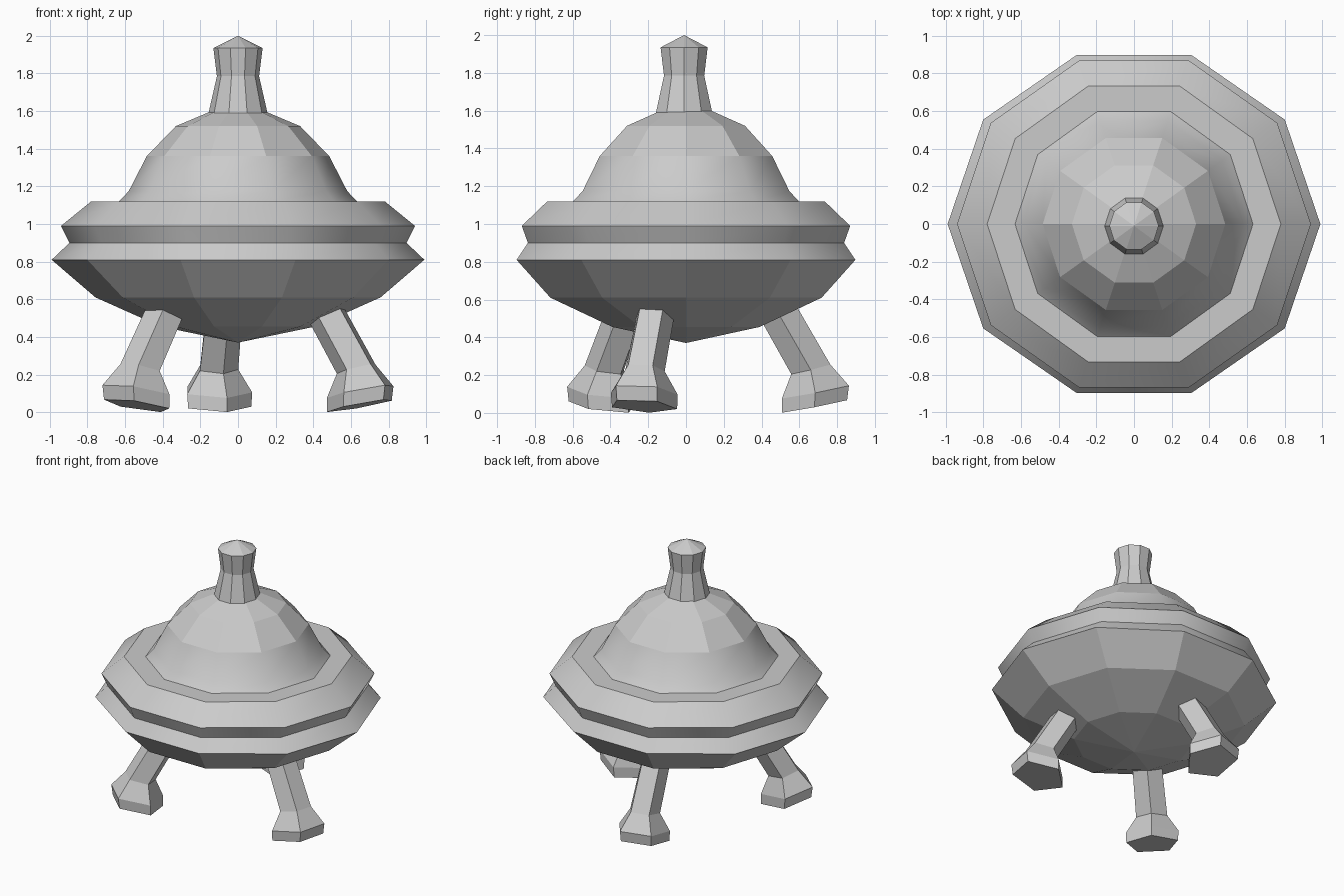
import bpy, bmesh, math
from mathutils import Vector, Matrix

if "Cube" in bpy.data.objects:
    bpy.data.objects.remove(bpy.data.objects["Cube"])


def loft(name, rings, cap_start=True, cap_end=True):
    """Skin a list of rings; a ring with one point is a tip."""
    bm = bmesh.new()
    loops = [[bm.verts.new(p) for p in ring] for ring in rings]
    for a, b in zip(loops, loops[1:]):
        n = max(len(a), len(b))
        for i in range(n):
            j = (i + 1) % n
            if len(a) == 1:
                bm.faces.new((a[0], b[j], b[i]))
            elif len(b) == 1:
                bm.faces.new((a[i], a[j], b[0]))
            else:
                bm.faces.new((a[i], a[j], b[j], b[i]))
    if cap_start and len(loops[0]) > 2:
        bm.faces.new(loops[0][::-1])
    if cap_end and len(loops[-1]) > 2:
        bm.faces.new(loops[-1])
    bmesh.ops.recalc_face_normals(bm, faces=bm.faces)
    mesh = bpy.data.meshes.new(name)
    bm.to_mesh(mesh)
    bm.free()
    obj = bpy.data.objects.new(name, mesh)
    bpy.context.collection.objects.link(obj)
    return obj


def oval(rx, ry, z, y=0.0, n=10):
    if rx == 0:
        return [(0, y, z)]
    return [(rx * math.cos(math.tau * i / n), y + ry * math.sin(math.tau * i / n), z)
            for i in range(n)]


def smooth(obj, angle):
    bpy.ops.object.select_all(action='DESELECT')
    obj.select_set(True)
    bpy.context.view_layer.objects.active = obj
    bpy.ops.object.shade_smooth_by_angle(angle=math.radians(angle))


# Faceted lower hull and domed body in one closed ten-sided shell
body = loft("saucer_body", [
    oval(0, 0, 0.37),
    oval(0.41, 0.41, 0.455),
    oval(0.757, 0.755, 0.61),
    oval(0.99, 0.943, 0.81),
    oval(0.895, 0.88, 0.90),
    oval(0.94, 0.914, 0.99),
    oval(0.78, 0.772, 1.12),
    oval(0.632, 0.628, 1.12),
    oval(0.58, 0.575, 1.175),
    oval(0.485, 0.48, 1.36),
    oval(0.33, 0.328, 1.52),
    oval(0.14, 0.14, 1.60),
])
smooth(body, 37)
for f in body.data.polygons:      # hull and upper dome stay faceted
    f.use_smooth = 0.81 < f.center.z < 1.3

# Waisted turret with a pointed cap
loft("top_turret", [
    oval(0.157, 0.157, 1.588, -0.01),
    oval(0.112, 0.112, 1.785, -0.01),
    oval(0.131, 0.131, 1.935, -0.01),
    oval(0, 0, 2.0, -0.01),
])


# Three splayed five-sided legs with flared, tilted feet
def leg_ring(rho, z, r, tilt, heading):
    turn = Matrix.Rotation(math.radians(heading), 3, 'Z')
    lean = Matrix.Rotation(math.radians(-tilt), 3, 'Y')
    pts = []
    for i in range(5):
        a = math.radians(44 + 72 * i)
        p = lean @ Vector((r * math.cos(a), r * math.sin(a), 0))
        pts.append(turn @ (p + Vector((rho, 0, z))))
    return pts


leg_profile = [          # radial distance, height, radius, tilt
    (0.69, 0.036, 0.185, 11),
    (0.695, 0.112, 0.19, 11),
    (0.67, 0.232, 0.112, 14),
    (0.475, 0.57, 0.105, 28),
]
for name, heading in (("left_leg", 219.5), ("right_leg", -19.5), ("back_leg", 99.5)):
    loft(name, [leg_ring(*p, heading) for p in leg_profile])
